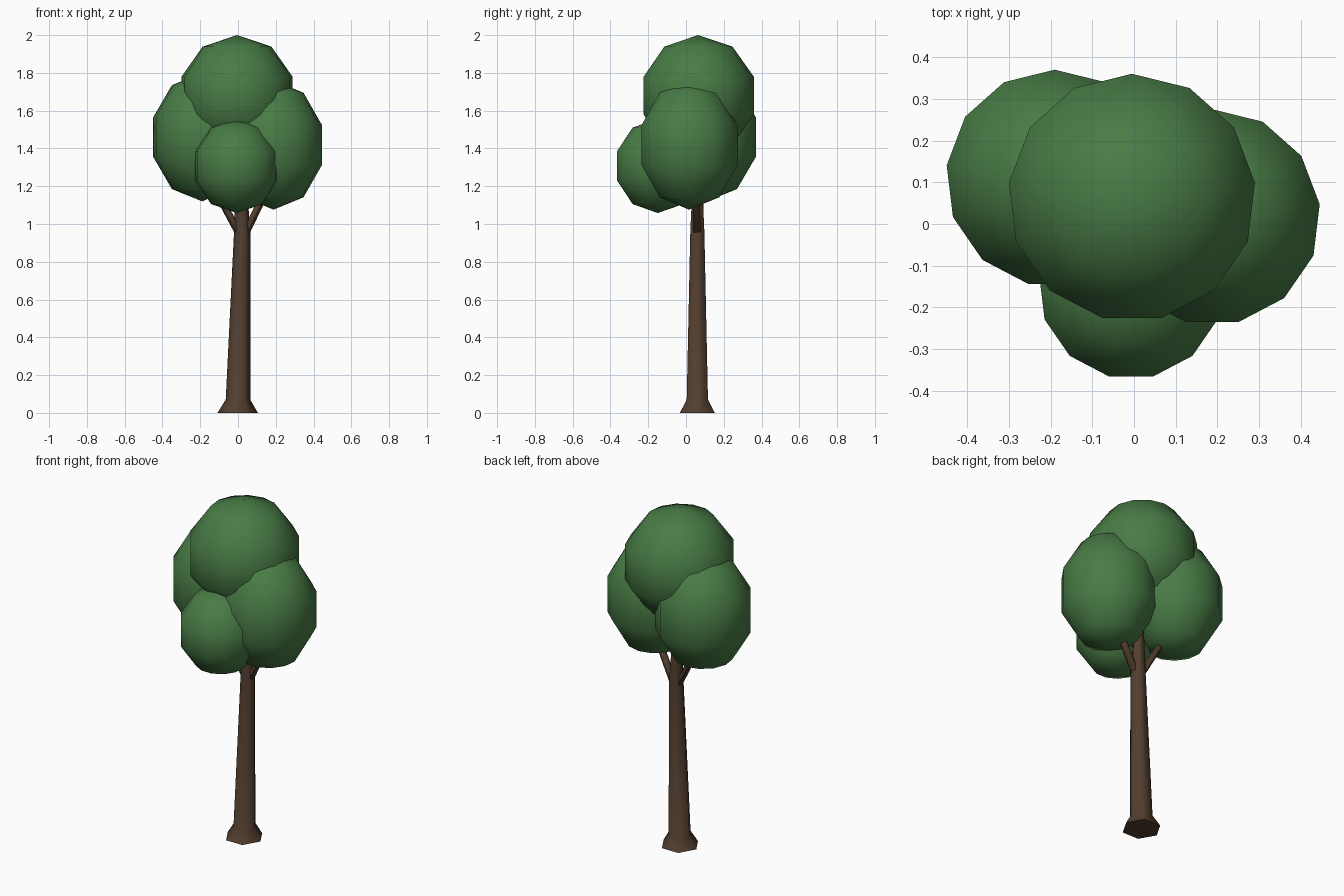
import bpy, bmesh
from math import cos, sin, tau, radians
from mathutils import Vector, Matrix

if "Cube" in bpy.data.objects:
    bpy.data.objects.remove(bpy.data.objects["Cube"])


def material(name, color):
    mat = bpy.data.materials.new(name)
    mat.diffuse_color = color
    mat.use_nodes = True
    mat.node_tree.nodes["Principled BSDF"].inputs["Base Color"].default_value = mat.diffuse_color
    return mat


bark = material("bark", (0.085, 0.048, 0.028, 1))
leaf = material("leaf", (0.065, 0.2, 0.06, 1))


def finish(bm, name, mat, angle):
    bmesh.ops.recalc_face_normals(bm, faces=bm.faces)
    mesh = bpy.data.meshes.new(name)
    bm.to_mesh(mesh)
    bm.free()
    mesh.materials.append(mat)
    obj = bpy.data.objects.new(name, mesh)
    bpy.context.collection.objects.link(obj)
    bpy.ops.object.select_all(action='DESELECT')
    obj.select_set(True)
    bpy.context.view_layer.objects.active = obj
    bpy.ops.object.shade_smooth_by_angle(angle=radians(angle))


def tube(name, stations, sides=6):
    """Horizontal rings (x, y, z, radius) bridged into a capped tube."""
    bm = bmesh.new()
    rings = []
    for x, y, z, r in stations:
        rings.append([bm.verts.new((x + r * cos(tau * i / sides),
                                    y + r * sin(tau * i / sides), z))
                      for i in range(sides)])
    for a, b in zip(rings, rings[1:]):
        for i in range(sides):
            j = (i + 1) % sides
            bm.faces.new((a[i], a[j], b[j], b[i]))
    bm.faces.new(rings[0])
    bm.faces.new(rings[-1])
    finish(bm, name, bark, 70)


def blob(name, centre, radius, height):
    """Low-poly leaf ball, 13 segments by 5 bands."""
    bm = bmesh.new()
    mat = Matrix.Translation(Vector(centre)) @ Matrix.Diagonal((radius, radius, height, 1))
    bmesh.ops.create_uvsphere(bm, u_segments=13, v_segments=5, radius=1, matrix=mat)
    finish(bm, name, leaf, 80)


# Trunk with flared foot, leaning slightly to the right
tube("trunk", [(-0.002, 0.06, 0, 0.107), (0, 0.06, 0.07, 0.065),
               (0.022, 0.06, 0.96, 0.043), (0.015, 0.06, 1.3, 0.025)])

# Two branches forking into the side leaf balls
tube("left_branch", [(0.005, 0.06, 0.95, 0.022), (-0.14, 0.085, 1.22, 0.022)])
tube("right_branch", [(0.04, 0.06, 0.95, 0.022), (0.16, 0.05, 1.2, 0.022)])

# Leaf canopy
blob("top_leaves", (-0.005, 0.063, 1.68), 0.312, 0.32)
blob("left_leaves", (-0.19, 0.109, 1.46), 0.274, 0.34)
blob("right_leaves", (0.188, 0.016, 1.418), 0.272, 0.342)
blob("front_leaves", (-0.007, -0.15, 1.308), 0.233, 0.25)
